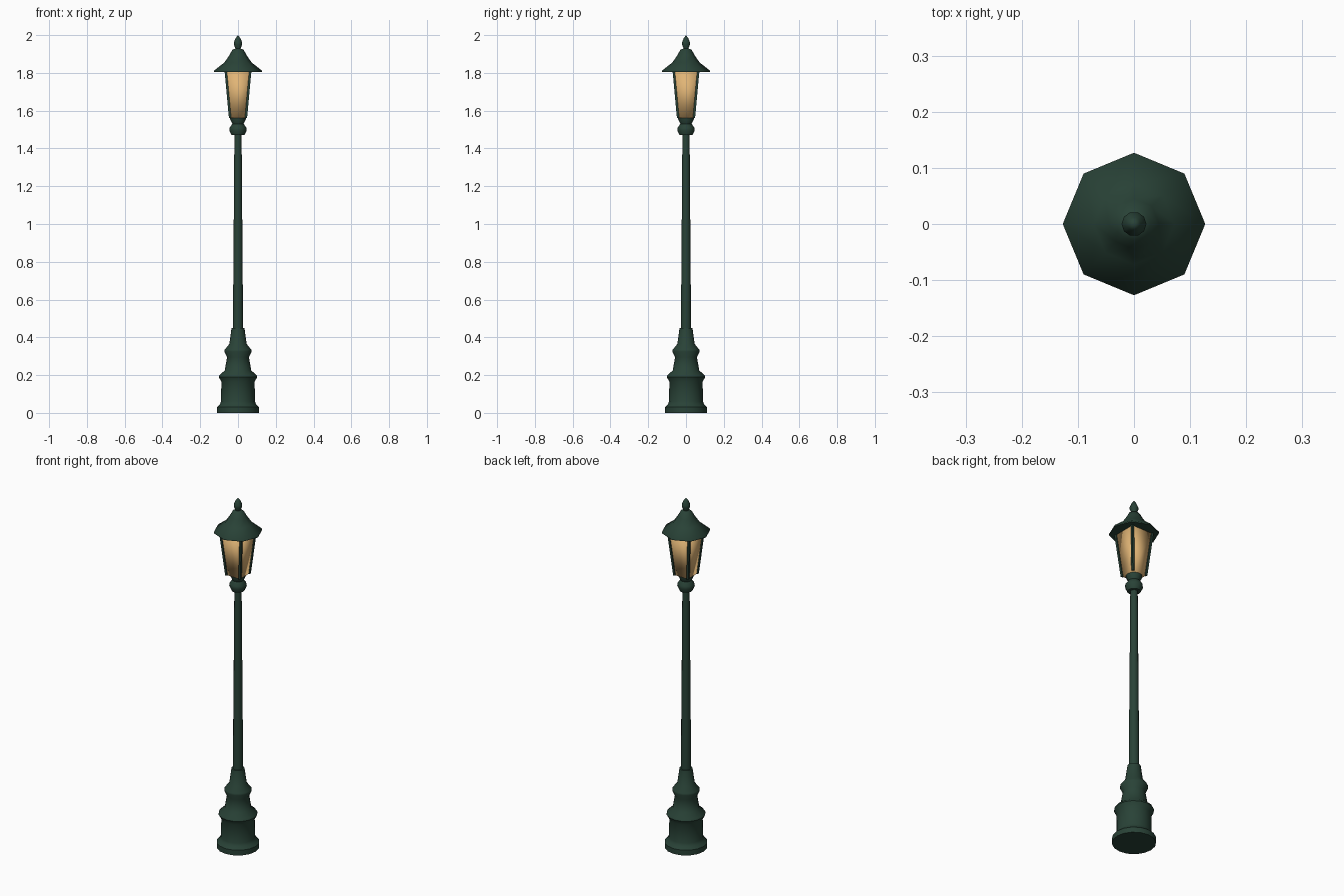
import bpy, bmesh, math

if "Cube" in bpy.data.objects:
    bpy.data.objects.remove(bpy.data.objects["Cube"])


def material(name, rgb):
    m = bpy.data.materials.new(name)
    m.diffuse_color = (*rgb, 1)
    m.use_nodes = True
    m.node_tree.nodes["Principled BSDF"].inputs["Base Color"].default_value = m.diffuse_color
    return m


GREEN = material("dark_green_paint", (0.022, 0.055, 0.038))
GLASS = material("warm_glass", (0.75, 0.46, 0.18))


def lathe(name, profile, sides, mat, turn=0.0, smooth=40):
    """Revolve (radius, z) points around the z axis and cap both ends."""
    bm = bmesh.new()
    rings = []
    for r, z in profile:
        rings.append([bm.verts.new((r * math.cos(turn + math.tau * i / sides),
                                    r * math.sin(turn + math.tau * i / sides), z))
                      for i in range(sides)])
    for a, b in zip(rings, rings[1:]):
        for i in range(sides):
            j = (i + 1) % sides
            bm.faces.new((a[i], a[j], b[j], b[i]))
    bm.faces.new(rings[0][::-1])
    bm.faces.new(rings[-1])
    bmesh.ops.remove_doubles(bm, verts=bm.verts, dist=1e-6)
    bmesh.ops.recalc_face_normals(bm, faces=bm.faces)
    me = bpy.data.meshes.new(name)
    bm.to_mesh(me)
    bm.free()
    me.materials.append(mat)
    ob = bpy.data.objects.new(name, me)
    bpy.context.collection.objects.link(ob)
    if smooth:
        bpy.ops.object.select_all(action='DESELECT')
        ob.select_set(True)
        bpy.context.view_layer.objects.active = ob
        bpy.ops.object.shade_smooth_by_angle(angle=math.radians(smooth))
    return ob


# Stepped pedestal
lathe("pedestal", [(0.112, 0), (0.112, 0.03), (0.096, 0.045), (0.09, 0.06),
                   (0.088, 0.165), (0.102, 0.19), (0.098, 0.2), (0.07, 0.225),
                   (0.058, 0.295), (0.072, 0.325), (0.07, 0.335), (0.046, 0.365),
                   (0.034, 0.45)], 16, GREEN)

# Tapered pole and collar under the lantern
lathe("pole", [(0.027, 0.44), (0.019, 1.48)], 12, GREEN)
lathe("collar", [(0.034, 1.47), (0.046, 1.495), (0.044, 1.51), (0.03, 1.53),
                 (0.042, 1.555), (0.042, 1.562)], 12, GREEN)

# Four-sided glass body widening upwards
R2 = math.sqrt(2)
Z0, Z1, W0, W1 = 1.56, 1.81, 0.042, 0.065
lathe("glass", [(W0 * R2, Z0), (W1 * R2, Z1)], 4, GLASS, math.pi / 4, 100)

# Slanted corner bars
T = 0.006
for k, (sx, sy) in enumerate([(1, 1), (-1, 1), (-1, -1), (1, -1)]):
    bar = lathe(f"corner_bar_{k + 1}", [(T * R2, Z0), (T * R2, Z1)], 4, GREEN, math.pi / 4, 0)
    for v in bar.data.vertices:
        w = W0 if v.co.z < 1.7 else W1
        v.co.x += sx * w
        v.co.y += sy * w

# Eight-sided flared roof and finial
lathe("roof", [(0.127, 1.805), (0.127, 1.812), (0.072, 1.855), (0.045, 1.895),
               (0.03, 1.922), (0.012, 1.93)], 8, GREEN, 0, 50)
lathe("finial", [(0.012, 1.925), (0.022, 1.95), (0.022, 1.962), (0.012, 1.985),
                 (0.0, 2.0)], 10, GREEN)
